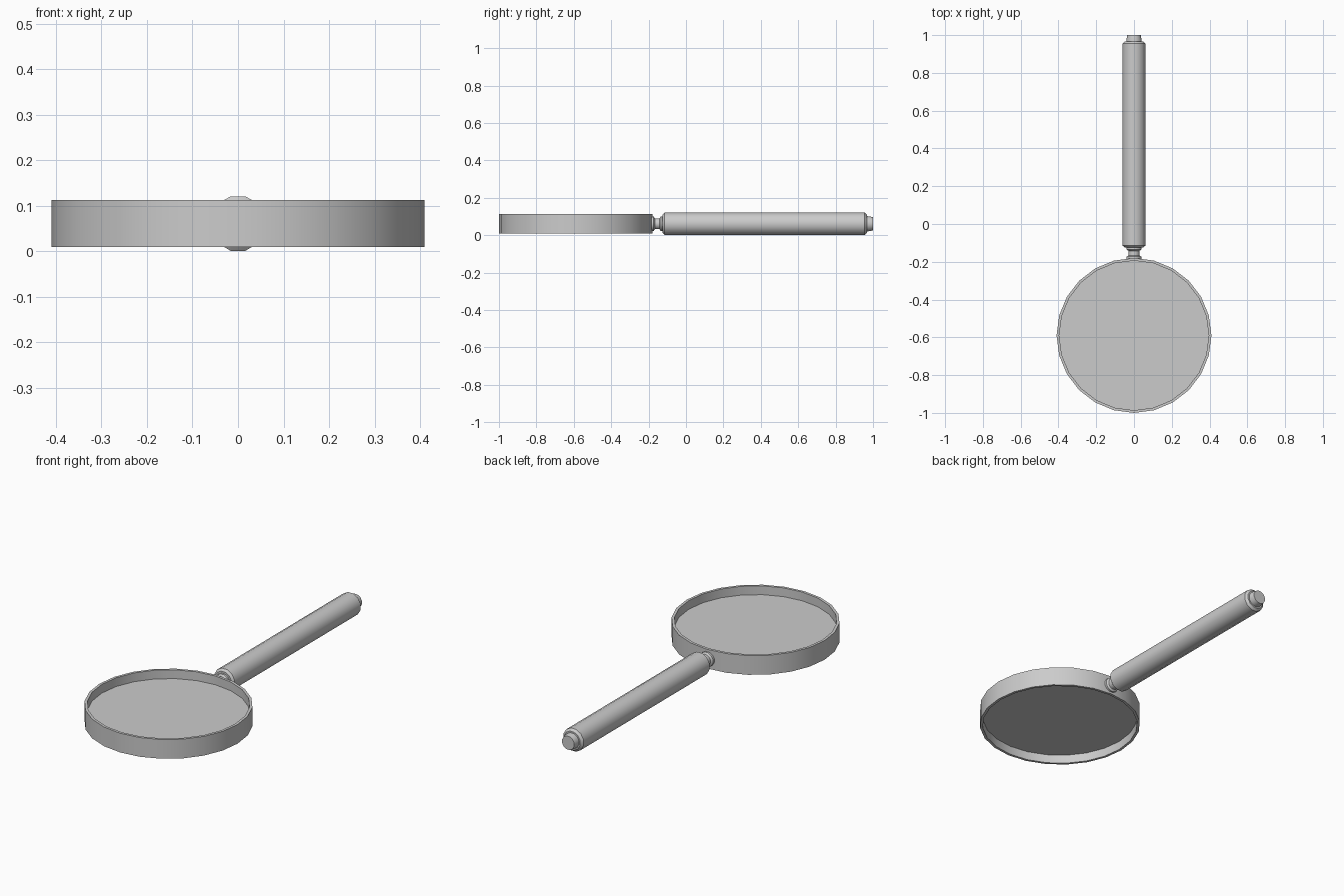
import bpy, bmesh
from math import sin, cos, pi, radians

if "Cube" in bpy.data.objects:
    bpy.data.objects.remove(bpy.data.objects["Cube"])

AXIS_Z = 0.061


def lathe(name, profile, sides, point, closed=False, offset=0.0):
    """Revolve (radius, distance) pairs; point() places each sample in space."""
    bm = bmesh.new()
    rings = []
    for r, d in profile:
        rings.append([bm.verts.new(point(r, d, 2 * pi * (i + offset) / sides))
                      for i in range(sides)])
    pairs = list(zip(rings, rings[1:]))
    if closed:
        pairs.append((rings[-1], rings[0]))
    else:
        bm.faces.new(rings[0])
        bm.faces.new(rings[-1])
    for a, b in pairs:
        for i in range(sides):
            j = (i + 1) % sides
            bm.faces.new((a[i], a[j], b[j], b[i]))
    bmesh.ops.recalc_face_normals(bm, faces=bm.faces)
    mesh = bpy.data.meshes.new(name)
    bm.to_mesh(mesh)
    bm.free()
    obj = bpy.data.objects.new(name, mesh)
    bpy.context.collection.objects.link(obj)
    bpy.ops.object.select_all(action='DESELECT')
    obj.select_set(True)
    bpy.context.view_layer.objects.active = obj
    bpy.ops.object.shade_smooth_by_angle(angle=radians(35))
    return obj


def upright(r, d, a):
    return (r * cos(a), -0.59 + r * sin(a), d)


def lengthwise(r, d, a):
    return (r * cos(a), d, AXIS_Z + r * sin(a))


# Round frame and the thin lens set halfway up inside it
lathe("frame", [(0.41, 0.01), (0.41, 0.113), (0.396, 0.113), (0.396, 0.01)],
      24, upright, closed=True)
lathe("lens", [(0.397, 0.057), (0.397, 0.066)], 24, upright)

# Neck with a flange at either end
lathe("neck", [(0.040, -0.188), (0.040, -0.173), (0.030, -0.166), (0.030, -0.142),
               (0.040, -0.135), (0.040, -0.115)], 12, lengthwise, offset=0.5)

# Grip with chamfered ends
lathe("handle", [(0.050, -0.125), (0.062, -0.115), (0.062, 0.955), (0.050, 0.967)],
      12, lengthwise, offset=0.5)

# End cap
lathe("end_cap", [(0.042, 0.960), (0.042, 0.972), (0.037, 1.0)],
      12, lengthwise, offset=0.5)
